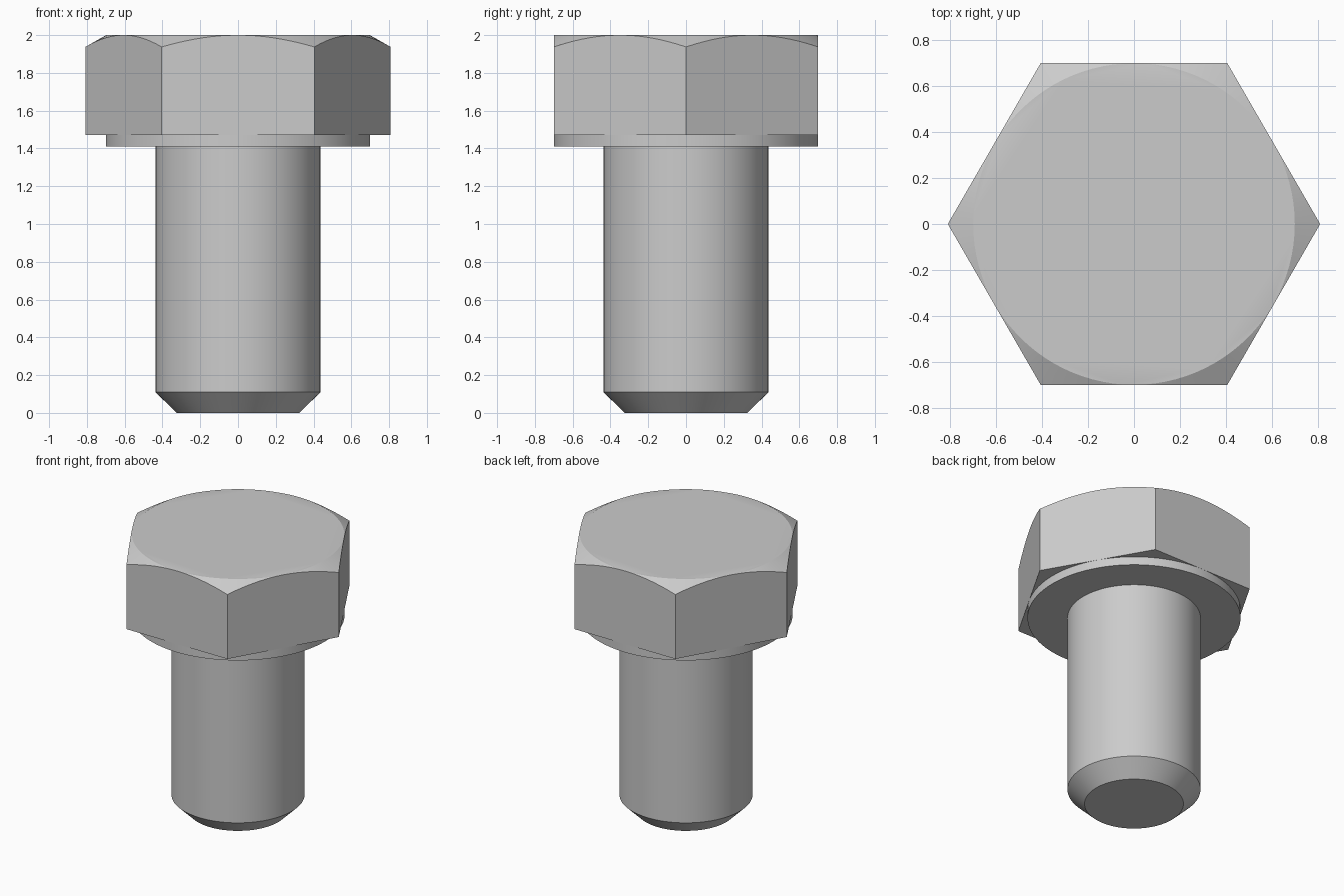
import bpy, bmesh, math

cube = bpy.data.objects.get("Cube")
if cube:
    bpy.data.objects.remove(cube, do_unlink=True)

STEEL = (0.6, 0.6, 0.6, 1.0)
SEGMENTS = 96
APOTHEM = 0.70           # half the distance across the flats
HEAD_BASE, TOP = 1.47, 2.0
WASHER_BASE = 1.41
SHANK_RADIUS = 0.437

steel = bpy.data.materials.new("steel grey")
steel.diffuse_color = STEEL
steel.use_nodes = True
steel.node_tree.nodes["Principled BSDF"].inputs["Base Color"].default_value = STEEL


def ring(bm, radius_at, height_at):
    """Closed loop of vertices, radius and height given by angle."""
    verts = []
    for i in range(SEGMENTS):
        a = math.tau * i / SEGMENTS
        r = radius_at(a)
        verts.append(bm.verts.new((r * math.cos(a), r * math.sin(a), height_at(r))))
    return verts


def bridge(bm, lower, upper):
    for i in range(SEGMENTS):
        j = (i + 1) % SEGMENTS
        bm.faces.new((lower[i], lower[j], upper[j], upper[i]))


def finish(bm, name):
    mesh = bpy.data.meshes.new(name)
    bm.to_mesh(mesh)
    bm.free()
    mesh.materials.append(steel)
    obj = bpy.data.objects.new(name, mesh)
    bpy.context.collection.objects.link(obj)
    bpy.ops.object.select_all(action="DESELECT")
    obj.select_set(True)
    bpy.context.view_layer.objects.active = obj
    bpy.ops.object.shade_smooth_by_angle(angle=math.radians(20))
    return obj


def turned_part(name, profile, cap_bottom=False):
    """Part turned around z from (radius, height) points, bottom to top."""
    bm = bmesh.new()
    loops = [ring(bm, lambda a, r=r: r, lambda r, z=z: z) for r, z in profile]
    for lower, upper in zip(loops, loops[1:]):
        bridge(bm, lower, upper)
    if cap_bottom:
        bm.faces.new(loops[0][::-1])
    return finish(bm, name)


def hex_radius(a):
    sector = math.pi / 3
    return APOTHEM / math.cos(a % sector - sector / 2)


def chamfer_height(r):
    return TOP - (r - APOTHEM) * math.tan(math.radians(30))


# Shank with chamfered tip
turned_part("shank", [(0.325, 0), (SHANK_RADIUS, 0.11), (SHANK_RADIUS, WASHER_BASE)],
            cap_bottom=True)

# Round bearing face under the head
turned_part("washer_face", [(SHANK_RADIUS, WASHER_BASE), (APOTHEM, WASHER_BASE),
                            (APOTHEM, HEAD_BASE)])

# Hexagonal head, its top corners cut by a cone
bm = bmesh.new()
base = ring(bm, hex_radius, lambda r: HEAD_BASE)
shoulder = ring(bm, hex_radius, chamfer_height)
crown = ring(bm, lambda a: APOTHEM - 0.002, lambda r: TOP)
bridge(bm, base, shoulder)
bridge(bm, shoulder, crown)
bm.faces.new(base[::-1])
bm.faces.new(crown)
finish(bm, "hex_head")
